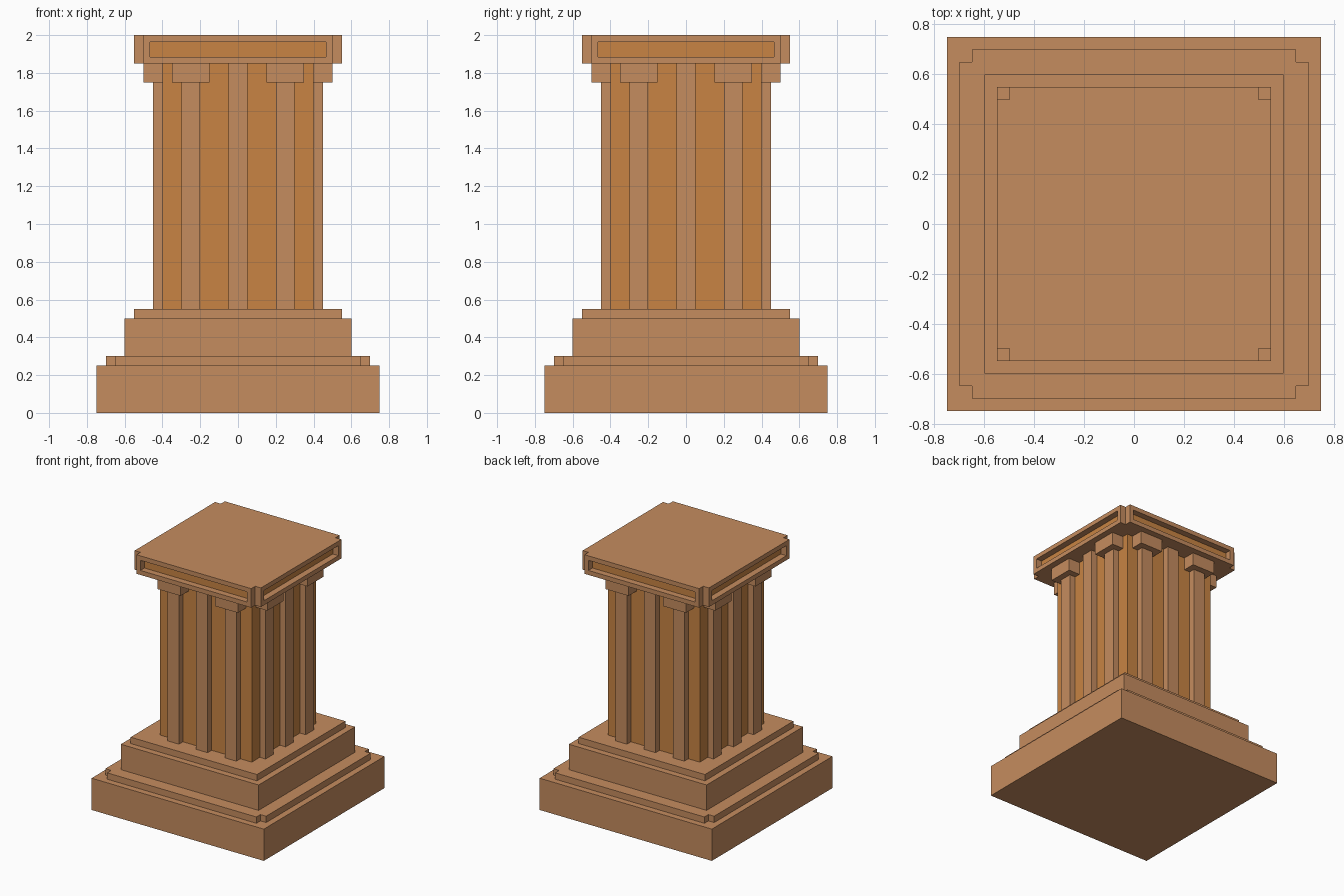
import bpy, bmesh
from mathutils import Matrix, Vector
from math import pi

if "Cube" in bpy.data.objects:
    bpy.data.objects.remove(bpy.data.objects["Cube"])


def material(name, rgb):
    m = bpy.data.materials.new(name)
    m.diffuse_color = (*rgb, 1)
    m.use_nodes = True
    m.node_tree.nodes["Principled BSDF"].inputs["Base Color"].default_value = m.diffuse_color
    return m


BROWN = material("light brown stone", (0.558, 0.262, 0.114))
ORANGE = material("orange stone", (0.578, 0.231, 0.056))


def finish(name, bm, *mats):
    bmesh.ops.recalc_face_normals(bm, faces=bm.faces)
    me = bpy.data.meshes.new(name)
    bm.to_mesh(me)
    bm.free()
    for m in mats:
        me.materials.append(m)
    ob = bpy.data.objects.new(name, me)
    bpy.context.collection.objects.link(ob)
    return ob


def add_box(bm, x0, x1, y0, y1, z0, z1, turn=0):
    """Axis-aligned box, turned about z by quarter turns."""
    mat = (Matrix.Rotation(turn * pi / 2, 4, 'Z')
           @ Matrix.Translation(((x0 + x1) / 2, (y0 + y1) / 2, (z0 + z1) / 2))
           @ Matrix.Diagonal((x1 - x0, y1 - y0, z1 - z0, 1)))
    bmesh.ops.create_cube(bm, size=1, matrix=mat)


def slab(name, r, z0, z1, mat=BROWN):
    bm = bmesh.new()
    add_box(bm, -r, r, -r, r, z0, z1)
    return finish(name, bm, mat)


def notched_slab(r, n, z0, z1):
    """Square slab with a small square cut out of each corner."""
    bm = bmesh.new()
    i = r - n
    corner = [(r, i), (i, i), (i, r)]
    pts = [Matrix.Rotation(k * pi / 2, 3, 'Z') @ Vector((x, y, z0))
           for k in range(4) for x, y in corner]
    face = bm.faces.new([bm.verts.new(p) for p in pts])
    ext = bmesh.ops.extrude_face_region(bm, geom=[face])
    top = [v for v in ext["geom"] if isinstance(v, bmesh.types.BMVert)]
    bmesh.ops.translate(bm, verts=top, vec=(0, 0, z1 - z0))
    bmesh.ops.recalc_face_normals(bm, faces=bm.faces)
    return bm


# stepped base
slab("base_plinth", 0.75, 0, 0.25)
finish("notched_step", notched_slab(0.70, 0.05, 0.25, 0.30), BROWN)
slab("upper_plinth", 0.60, 0.30, 0.50)
slab("shaft_footing", 0.55, 0.50, 0.55)

# shaft core
slab("shaft_core", 0.40, 0.55, 1.85, ORANGE)

# raised ribs and brackets on all four sides
ribs, brackets = bmesh.new(), bmesh.new()
for side in range(4):
    for x in (-0.25, 0, 0.25):
        top = 1.85 if x == 0 else 1.75
        add_box(ribs, x - 0.05, x + 0.05, -0.45, -0.40, 0.55, top, side)
    for x in (-0.25, 0.25):
        add_box(brackets, x - 0.10, x + 0.10, -0.50, -0.40, 1.75, 1.85, side)
finish("shaft_ribs", ribs, BROWN)
finish("cap_brackets", brackets, BROWN)

# cap with a sunken orange panel on each side
bm = notched_slab(0.55, 0.05, 1.85, 2.0)
sides = [f for f in bm.faces if abs(f.normal.z) < 0.1 and f.calc_area() > 0.1]
bmesh.ops.inset_individual(bm, faces=sides, thickness=0.05, depth=0)
for f in bmesh.ops.extrude_discrete_faces(bm, faces=sides)["faces"]:
    f.normal_update()
    bmesh.ops.translate(bm, verts=f.verts, vec=f.normal * -0.05)
    f.material_index = 1
finish("cap", bm, BROWN, ORANGE)
